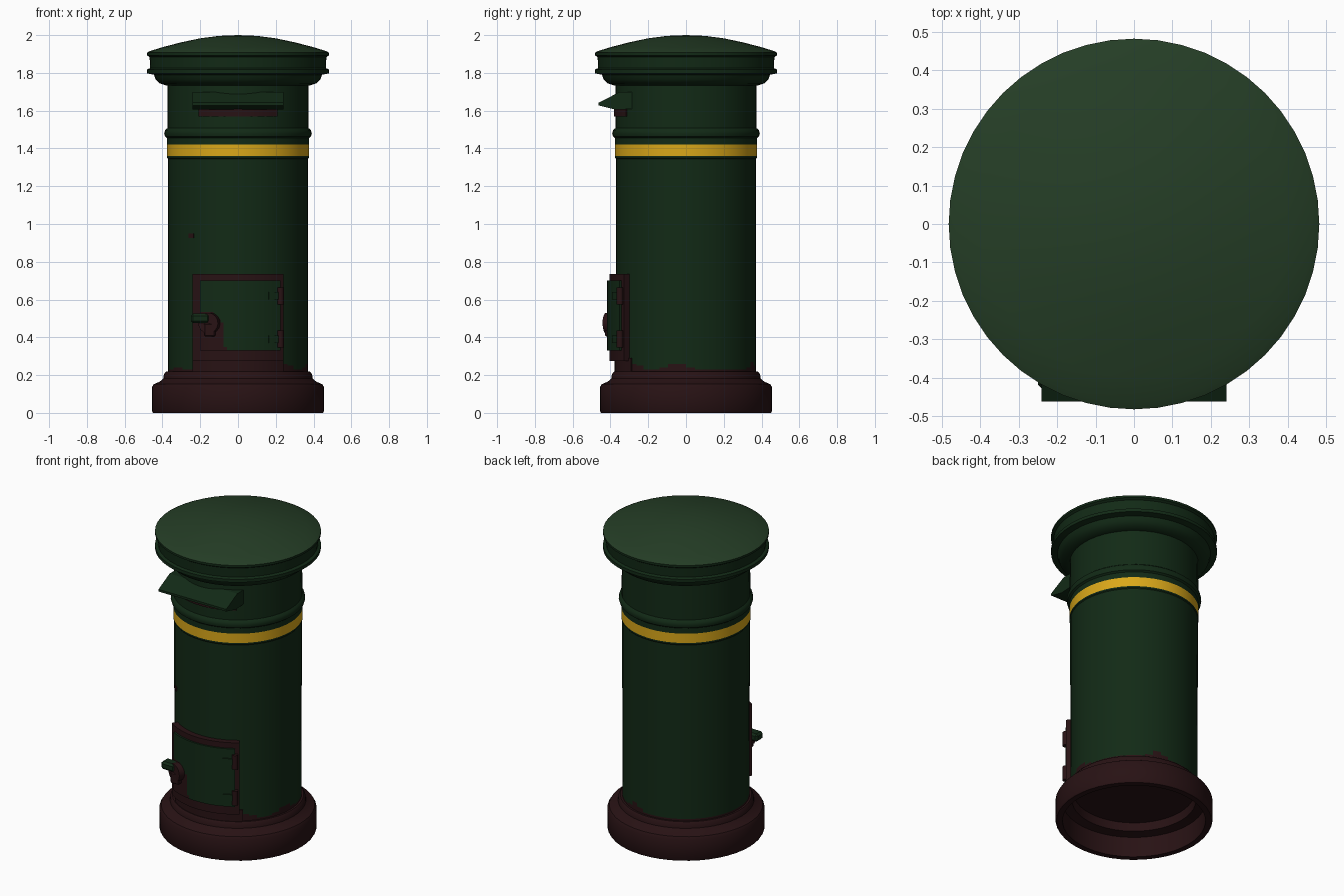
import bpy, bmesh, math
from mathutils import Vector

cube = bpy.data.objects.get("Cube")
if cube:
    bpy.data.objects.remove(cube, do_unlink=True)


def material(name, rgb):
    m = bpy.data.materials.new(name)
    m.use_nodes = True
    m.diffuse_color = (*rgb, 1)
    bsdf = m.node_tree.nodes["Principled BSDF"]
    bsdf.inputs["Base Color"].default_value = (*rgb, 1)
    bsdf.inputs["Roughness"].default_value = 0.7
    return m


GREEN = material("dark green paint", (0.006, 0.023, 0.008))
FADED = material("faded green paint", (0.018, 0.047, 0.019))
RUST = material("dark rust", (0.021, 0.006, 0.007))
YELLOW = material("yellow paint", (0.70, 0.39, 0.010))


def finish(name, bm, mats, rule=None, angle=35):
    """Turn a bmesh into a shaded object; rule(centre, normal) gives the slot."""
    bmesh.ops.remove_doubles(bm, verts=bm.verts, dist=1e-5)
    bmesh.ops.recalc_face_normals(bm, faces=bm.faces)
    if rule:
        for f in bm.faces:
            f.material_index = rule(f.calc_center_median(), f.normal)
    me = bpy.data.meshes.new(name)
    bm.to_mesh(me)
    bm.free()
    for m in mats:
        me.materials.append(m)
    me.shade_smooth()
    me.set_sharp_from_angle(angle=math.radians(angle))
    ob = bpy.data.objects.new(name, me)
    bpy.context.collection.objects.link(ob)
    return ob


def lathe(name, profile, mats, rule=None, steps=48):
    bm = bmesh.new()
    vs = [bm.verts.new((r, 0, z)) for r, z in profile]
    es = [bm.edges.new(p) for p in zip(vs, vs[1:])]
    bmesh.ops.spin(bm, geom=vs + es, cent=(0, 0, 0), axis=(0, 0, 1),
                   angle=math.tau, steps=steps, use_merge=True)
    return finish(name, bm, mats, rule)


def curved_plate(name, x0, x1, z0, z1, r0, r1, mats, rule=None, nx=12, nz=1):
    """Plate wrapped round the front of the column, from radius r0 to r1."""
    bm = bmesh.new()
    bmesh.ops.create_grid(bm, x_segments=nx, y_segments=nz, size=0.5)
    ext = bmesh.ops.extrude_face_region(bm, geom=bm.faces[:])
    for v in ext["geom"]:
        if isinstance(v, bmesh.types.BMVert):
            v.co.z = 1
    for v in bm.verts:
        r = r1 if v.co.z > 0.5 else r0
        x = x0 + (x1 - x0) * (v.co.x + 0.5)
        a = math.asin(x / r1)
        v.co = (r * math.sin(a), -r * math.cos(a), z0 + (z1 - z0) * (v.co.y + 0.5))
    return finish(name, bm, mats, rule)


def box(name, centre, size, mat, bevel=0.006):
    bm = bmesh.new()
    bmesh.ops.create_cube(bm, size=1)
    for v in bm.verts:
        v.co = Vector(centre) + v.co * Vector(size)
    bmesh.ops.bevel(bm, geom=bm.edges[:], offset=bevel, segments=1, affect='EDGES')
    return finish(name, bm, [mat])


def rod(name, centre, radius, length, axis, mat, sides=16):
    bm = bmesh.new()
    bmesh.ops.create_cone(bm, cap_ends=True, segments=sides, radius1=radius,
                          radius2=radius, depth=length)
    rot = Vector((0, 0, 1)).rotation_difference(Vector(axis))
    for v in bm.verts:
        v.co = rot @ v.co + Vector(centre)
    return finish(name, bm, [mat])


# Column: yellow band by height, rust creeping up at a few angles
def column_colour(c, n):
    if 1.36 < c.z < 1.42 and abs(n.z) < 0.5:
        return 2
    a = math.degrees(math.atan2(c.y, c.x))
    top = 0.227 + sum(h * math.exp(-((a - m) / w) ** 2)
                      for m, w, h in ((-8, 10, .035), (-50, 12, .035), (72, 9, .04), (-150, 8, .02)))
    return 1 if c.z < top else 0


column = [(0, 0.21), (0.37, 0.21)]
column += [(0.37, 0.22 + 0.01 * i) for i in range(6)]
column += [(0.371, 1.345), (0.375, 1.35), (0.375, 1.36), (0.375, 1.42), (0.375, 1.455),
           (0.386, 1.463), (0.391, 1.48), (0.386, 1.497), (0.374, 1.507),
           (0.373, 1.75), (0, 1.75)]
lathe("column", column, [GREEN, RUST, YELLOW], column_colour)

# Hollow plinth
lathe("plinth", [(0, 0.19), (0.35, 0.19), (0.36, 0.14), (0.415, 0.13), (0.415, 0),
                 (0.45, 0), (0.456, 0.01), (0.456, 0.135), (0.446, 0.152),
                 (0.415, 0.165), (0.395, 0.182), (0.392, 0.205), (0.382, 0.218),
                 (0, 0.222)], [RUST])

# Domed cap with a double lip and a moulding beneath
lathe("cap", [(0, 2.0), (0.1, 1.996), (0.2, 1.983), (0.3, 1.962), (0.4, 1.936),
              (0.465, 1.916), (0.482, 1.907), (0.482, 1.893), (0.468, 1.884),
              (0.465, 1.825), (0.482, 1.818), (0.482, 1.798), (0.445, 1.79),
              (0.436, 1.765), (0.415, 1.745), (0.38, 1.733), (0, 1.733)],
      [GREEN, FADED], lambda c, n: int(c.z > 1.908 and n.z > 0.3))

# Letter slot and its sloping hood
curved_plate("slot_opening", -0.21, 0.21, 1.57, 1.63, 0.36, 0.381, [RUST])
hood_side = [(-0.27, 1.70), (-0.35, 1.70), (-0.462, 1.642), (-0.462, 1.628), (-0.37, 1.605),
             (-0.27, 1.61)]
bm = bmesh.new()
side = bm.faces.new([bm.verts.new((-0.24, y, z)) for y, z in hood_side])
ext = bmesh.ops.extrude_face_region(bm, geom=[side])
bmesh.ops.translate(bm, vec=(0.48, 0, 0),
                    verts=[v for v in ext["geom"] if isinstance(v, bmesh.types.BMVert)])
finish("slot_hood", bm, [GREEN], angle=20)

# Collection door: sill, frame, and panel with a rusted lower corner
curved_plate("door_sill", -0.24, 0.24, 0.215, 0.29, 0.36, 0.378, [RUST])
curved_plate("door_frame", -0.24, 0.24, 0.275, 0.735, 0.35, 0.406, [RUST])


def door_colour(c, n):
    patch = ((c.x + 0.18) / 0.11) ** 2 + ((c.z - 0.42) / 0.12) ** 2 < 1
    corner = (c.x + 0.2) / 0.17 + (c.z - 0.32) / 0.13 < 1
    return int(patch or corner)


curved_plate("door_panel", -0.20, 0.225, 0.33, 0.70, 0.39, 0.417,
             [GREEN, RUST], door_colour, nx=24, nz=20)

# Handle on the right edge of the door
rod("handle_boss", (-0.15, -0.40, 0.475), 0.055, 0.05, (-0.35, -1, 0), RUST)
box("handle_lever", (-0.20, -0.395, 0.50), (0.10, 0.07, 0.05), GREEN, 0.012)
box("handle_catch", (-0.15, -0.40, 0.44), (0.06, 0.06, 0.07), RUST)

# Hinges on the left edge
for label, z in (("upper", 0.62), ("lower", 0.39)):
    rod(label + "_hinge_pin", (0.225, -0.35, z), 0.018, 0.09, (0, 0, 1), RUST)
    curved_plate(label + "_hinge_strap", 0.165, 0.225, z - 0.02, z + 0.02,
                 0.40, 0.424, [GREEN], nx=4)

# Chipped spot of paint
curved_plate("paint_chip", -0.262, -0.235, 0.925, 0.95, 0.368, 0.3745, [RUST], nx=2)
